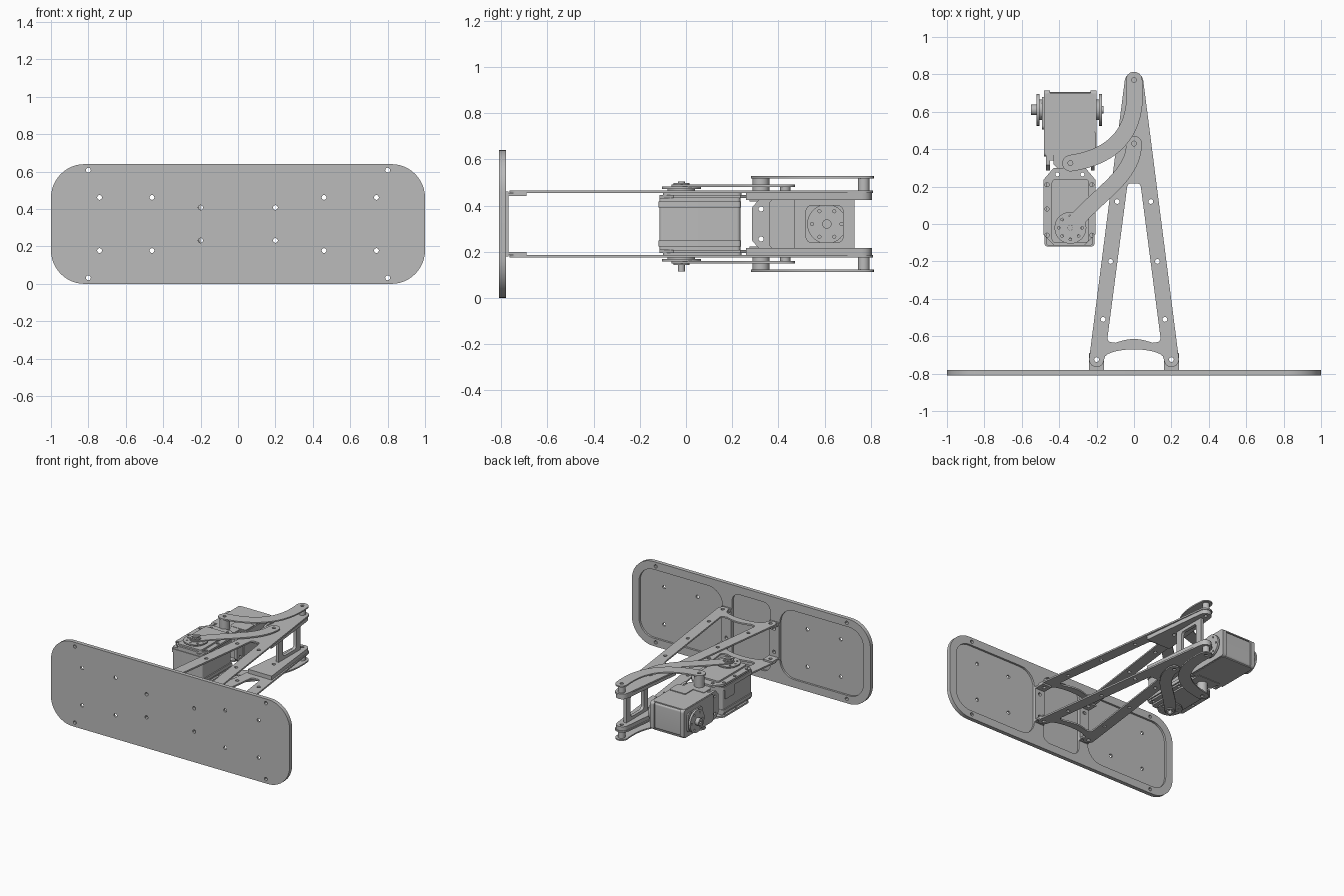
import bpy, bmesh, math
from mathutils import Vector
from mathutils.geometry import interpolate_bezier

cube = bpy.data.objects.get("Cube")
if cube:
    bpy.data.objects.remove(cube)

grey = bpy.data.materials.new("plain_grey")
grey.use_nodes = True
color = (0.5, 0.5, 0.5, 1)
grey.diffuse_color = color
grey.node_tree.nodes["Principled BSDF"].inputs["Base Color"].default_value = color

MID = 0.32  # height of the mirror plane of the mechanism


def arc(x, y, r, start, end, n=8):
    angles = [math.radians(start + (end - start) * i / n) for i in range(n + 1)]
    return [(x + r * math.cos(a), y + r * math.sin(a)) for a in angles]


def circle(x, y, r, n=24):
    return arc(x, y, r, 0, 360, n)[:-1]


def holes(points, r=0.011):
    return [circle(x, y, r, 12) for x, y in points]


def rect(x0, x1, y0, y1, r=0.0, n=8):
    if r == 0:
        return [(x0, y0), (x1, y0), (x1, y1), (x0, y1)]
    return (arc(x1 - r, y1 - r, r, 0, 90, n) + arc(x0 + r, y1 - r, r, 90, 180, n)
            + arc(x0 + r, y0 + r, r, 180, 270, n) + arc(x1 - r, y0 + r, r, 270, 360, n))


def ring(x, y, r, n=6):
    return holes([(p[0], p[1]) for p in circle(x, y, r, n)], 0.007)


def strap(p0, h0, h1, p1, half):
    """Outline of a curved bar with round ends."""
    path = interpolate_bezier(Vector(p0), Vector(h0), Vector(h1), Vector(p1), 20)
    left, right = [], []
    for i, p in enumerate(path):
        t = (path[min(i + 1, 19)] - path[max(i - 1, 0)]).normalized()
        side = Vector((-t.y, t.x)) * half
        left.append(tuple(p + side))
        right.append(tuple(p - side))
    t0, t1 = path[1] - path[0], path[19] - path[18]
    a0, a1 = [math.degrees(math.atan2(t.y, t.x)) for t in (t0, t1)]
    return (left + arc(*p1, half, a1 + 90, a1 - 90)[1:-1]
            + right[::-1] + arc(*p0, half, a0 - 90, a0 - 270)[1:-1])


def plate(name, outline, w0, w1, cuts=(), axis="z"):
    """Flat profile with holes, extruded from w0 to w1 along an axis."""
    curve = bpy.data.curves.new(name, "CURVE")
    curve.dimensions, curve.fill_mode = "2D", "BOTH"
    curve.extrude = abs(w1 - w0) / 2
    for loop in [outline, *cuts]:
        spline = curve.splines.new("POLY")
        spline.points.add(len(loop) - 1)
        for point, (u, v) in zip(spline.points, loop):
            point.co = (u, v, 0, 1)
        spline.use_cyclic_u = True
    temp = bpy.data.objects.new(name, curve)
    mesh = bpy.data.meshes.new_from_object(temp)
    bpy.data.objects.remove(temp)
    bpy.data.curves.remove(curve)
    bm = bmesh.new()
    bm.from_mesh(mesh)
    bmesh.ops.remove_doubles(bm, verts=bm.verts, dist=0.0001)
    for vert in bm.verts:
        u, v, w = vert.co
        w += (w0 + w1) / 2
        vert.co = {"z": (u, v, w), "y": (u, w, v), "x": (w, u, v)}[axis]
    bmesh.ops.recalc_face_normals(bm, faces=bm.faces)
    bm.to_mesh(mesh)
    bm.free()
    mesh.name = name
    mesh.materials.clear()
    mesh.materials.append(grey)
    mesh.shade_smooth()
    mesh.set_sharp_from_angle(angle=math.radians(30))
    obj = bpy.data.objects.new(name, mesh)
    bpy.context.collection.objects.link(obj)
    return obj


# Front panel: a skin with screw holes, and a rib layer that leaves three pockets
screws = [(s * x, MID + t * z) for s in (1, -1) for t in (1, -1)
          for x, z in ((0.2, 0.088), (0.46, 0.142), (0.74, 0.142), (0.8, 0.288))]
outline = rect(-1, 1, 0, 0.64, 0.18, 12)
plate("panel_skin", outline, -0.81, -0.795, holes(screws, 0.013), "y")
pockets = [rect(-0.94, -0.24, 0.06, 0.58, 0.12), rect(-0.16, 0.16, 0.06, 0.58, 0.06),
           rect(0.24, 0.94, 0.06, 0.58, 0.12)]
corner_screws = [p for p in screws if abs(p[0]) in (0.2, 0.8)]
plate("panel_ribs", outline, -0.795, -0.78, pockets + holes(corner_screws, 0.013), "y")

# Foot brackets between panel and frames
for side, x in (("left", 0.2), ("right", -0.2)):
    plate(side + "_foot_web", rect(x - 0.04, x + 0.04, 0.18, 0.46), -0.78, -0.768,
          holes([(x, 0.232), (x, 0.408)], 0.013), "y")

# A-shaped frame profile
half = arc(0, 0.76, 0.05, 90, 8) + arc(0.2, -0.725, 0.04, 8, -150)
bridge = [(0.16 * math.cos(a), -0.72 + 0.05 * math.sin(a))
          for a in [math.pi * i / 12 for i in range(1, 12)]]
frame = half + bridge + [(-x, y) for x, y in half[:0:-1]]
sill = [(0.1 - 0.02 * i, -0.635 + 0.02 * math.sin(math.pi * i / 10)) for i in range(11)]
window_half = arc(0.015, 0.195, 0.022, 90, 5, 5) + arc(0.12, -0.61, 0.022, 0, -80, 5)
window = window_half + sill + [(-x, y) for x, y in window_half[::-1]]
rivets = [(s * x, y) for s in (1, -1)
          for x, y in ((0.09, 0.12), (0.125, -0.2), (0.165, -0.51), (0.2, -0.725))]
pivots = [(0, 0.43), (0, 0.77)]

HORN = (-0.34, -0.02)
ELBOW = (-0.34, 0.325)
long_link = strap((0, 0.77), (0.03, 0.5), (-0.1, 0.36), ELBOW, 0.044)
short_link = strap((0, 0.43), (0, 0.25), (-0.2, 0.16), HORN, 0.042)

# Flange plate of the lower servo
flange = [(-0.425, -0.115), (-0.265, -0.115), (-0.205, -0.055), (-0.205, 0.235),
          (-0.26, 0.3), (-0.43, 0.3), (-0.485, 0.235), (-0.485, -0.055)]
flange_holes = holes([(x, y) for x in (-0.465, -0.225) for y in (-0.06, 0.08, 0.21)]
                     + [(-0.41, 0.265), (-0.275, 0.265)])

# Parts repeated above and below the middle plane
for level, s in (("upper", 1), ("lower", -1)):
    def layer(name, shape, d0, d1, cuts=()):
        plate(level + "_" + name, shape, MID + s * d0, MID + s * d1, cuts)

    layer("frame", frame, 0.134, 0.146, [window] + holes(rivets + pivots, 0.013))
    for side, x in (("left", 0.2), ("right", -0.2)):
        layer(side + "_foot_tab", rect(x - 0.04, x + 0.04, -0.78, -0.69), 0.122, 0.134,
              holes([(x, -0.725)], 0.013))
    layer("tip_flange", arc(0, 0.76, 0.045, 0, 180) + [(-0.1, 0.26), (0.1, 0.26)],
          0.104, 0.134, holes(pivots, 0.013))
    layer("long_link", long_link, 0.198, 0.208, holes([(0, 0.77), ELBOW], 0.013))
    layer("short_link", short_link, 0.16, 0.17, holes([(0, 0.43)], 0.013))
    layer("tip_spacer", circle(0, 0.77, 0.025), 0.146, 0.198)
    layer("middle_spacer", circle(0, 0.43, 0.022), 0.146, 0.16)
    layer("elbow_spacer", circle(*ELBOW, 0.036), 0.11, 0.198)

    layer("servo_flange", flange, 0.112, 0.126, flange_holes)
    layer("servo_cover", rect(-0.44, -0.24, -0.1, 0.24, 0.02), 0.126, 0.138)
    layer("horn_base", circle(*HORN, 0.06), 0.138, 0.152)
    layer("horn", circle(*HORN, 0.085, 32), 0.152, 0.162, ring(*HORN, 0.062, 8))
    layer("horn_hub", circle(*HORN, 0.035), 0.165, 0.178, ring(*HORN, 0.022))
    layer("horn_screw", circle(*HORN, 0.015), 0.165, 0.184 if s > 0 else 0.205)

    layer("elbow_tab", [(-0.43, 0.4), (-0.43, 0.32), (-0.39, 0.275), (-0.29, 0.275),
                        (-0.25, 0.32), (-0.25, 0.4)], 0.098, 0.112)
    layer("servo_rim", rect(-0.475, -0.21, 0.37, 0.7, 0.02), 0.1, 0.108)

# Web that joins the frame tips
plate("tip_web", rect(0.47, 0.73, 0.21, 0.43), -0.012, 0.012,
      [rect(0.52, 0.68, 0.24, 0.4, 0.025)], "x")

# Lower servo body, with its seams and label plate
plate("lower_servo_body", rect(-0.47, -0.22, -0.115, 0.235, 0.015), 0.208, 0.432)
for z in (0.222, 0.392):
    plate("servo_seam_band", rect(-0.478, -0.212, -0.12, 0.238, 0.015), z, z + 0.026)
plate("lower_servo_label", rect(0.1, 0.212, 0.32, 0.4, 0.012), -0.477, -0.465, axis="x")

# Elbow bracket between the two servos
cheek = [(0.285, 0.25), (0.315, 0.215), (0.4, 0.215), (0.4, 0.425), (0.315, 0.425), (0.285, 0.39)]
for x in (-0.47, -0.23):
    plate("elbow_cheek", cheek, x, x + 0.02, holes([(0.325, 0.255), (0.325, 0.385)]), "x")
plate("elbow_web", rect(-0.47, -0.21, 0.22, 0.42), 0.34, 0.37, axis="y")

# Outer servo body, turned so that its horns point sideways
AXLE = (0.61, MID)
plate("outer_servo_body", rect(0.37, 0.705, 0.222, 0.418, 0.015), -0.45, -0.23, axis="x")
for x in (-0.482, -0.232):
    plate("outer_servo_cover", rect(0.36, 0.715, 0.215, 0.425, 0.02), x, x + 0.032, axis="x")
plate("outer_servo_label", rect(-0.34, -0.205, 0.385, 0.495, 0.012), 0.42, 0.434)
plate("outer_axle_mount", rect(0.505, 0.68, 0.25, 0.39, 0.02), -0.492, -0.48, axis="x")
for x0, x1 in ((-0.492, -0.506), (-0.2, -0.186)):
    plate("outer_horn_base", circle(*AXLE, 0.055), x0, x1, axis="x")
for x0, x1 in ((-0.506, -0.522), (-0.186, -0.17)):
    plate("outer_horn", circle(*AXLE, 0.085, 32), x0, x1, ring(*AXLE, 0.064), "x")
plate("outer_horn_hub", circle(*AXLE, 0.028), -0.522, -0.552, [circle(*AXLE, 0.01)], "x")
plate("inner_horn_hub", circle(*AXLE, 0.02), -0.17, -0.162, axis="x")
